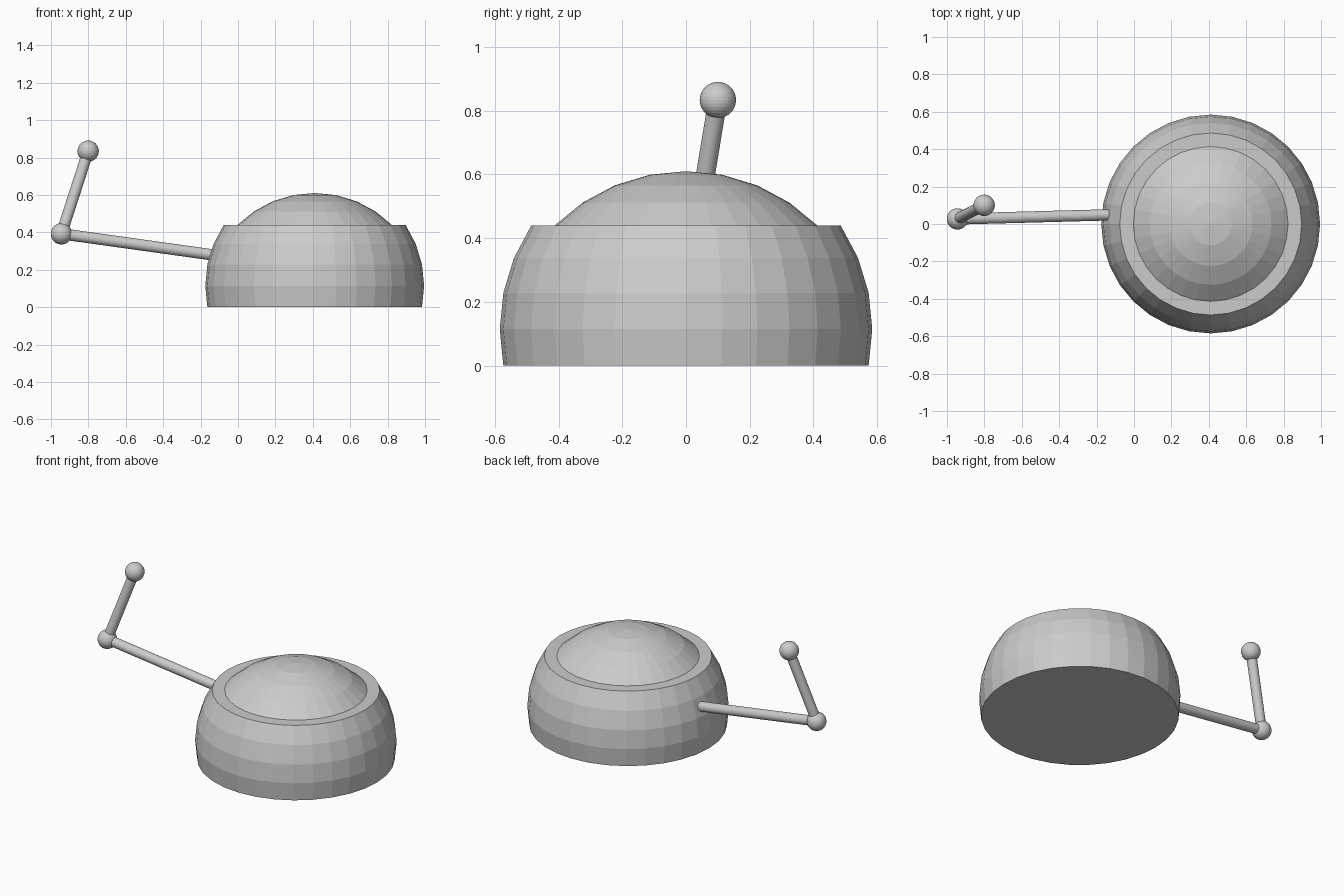
import bpy, bmesh, math
from mathutils import Vector

if "Cube" in bpy.data.objects:
    bpy.data.objects.remove(bpy.data.objects["Cube"])

grey = bpy.data.materials.new("light grey")
grey.diffuse_color = (0.6, 0.6, 0.6, 1)
grey.use_nodes = True
grey.node_tree.nodes["Principled BSDF"].inputs["Base Color"].default_value = grey.diffuse_color

R, CX, CZ, SEG = 0.585, 0.41, 0.114, 32
STEP = math.radians(11.25)


def finish(name, bm):
    bmesh.ops.recalc_face_normals(bm, faces=bm.faces[:])
    me = bpy.data.meshes.new(name)
    bm.to_mesh(me)
    bm.free()
    me.materials.append(grey)
    ob = bpy.data.objects.new(name, me)
    bpy.context.collection.objects.link(ob)
    return ob


def ball(name, centre, radius):
    bm = bmesh.new()
    bmesh.ops.create_uvsphere(bm, u_segments=32, v_segments=16, radius=radius)
    ob = finish(name, bm)
    ob.location = centre


def rod(name, a, b, radius):
    d = b - a
    bm = bmesh.new()
    bmesh.ops.create_cone(bm, cap_ends=True, segments=32, radius1=radius,
                          radius2=radius, depth=d.length)
    ob = finish(name, bm)
    ob.location = (a + b) / 2
    ob.rotation_mode = 'QUATERNION'
    ob.rotation_quaternion = d.to_track_quat('Z', 'Y')


# Body: cut sphere bands, flat rim, then the cap of the sphere sunk flush with the rim
profile = [(R * math.cos(k * STEP), CZ + R * math.sin(k * STEP)) for k in range(-1, 4)]
drop = R * (math.sin(4 * STEP) - math.sin(3 * STEP))
profile += [(R * math.cos(k * STEP), CZ - drop + R * math.sin(k * STEP)) for k in range(4, 8)]
bm = bmesh.new()
rings = []
for r, z in profile:
    rings.append([bm.verts.new((CX + r * math.cos(2 * math.pi * i / SEG),
                                r * math.sin(2 * math.pi * i / SEG), max(z, 0)))
                  for i in range(SEG)])
apex = bm.verts.new((CX, 0, CZ - drop + R))
bm.faces.new(rings[0])
for lo, hi in zip(rings, rings[1:]):
    for i in range(SEG):
        j = (i + 1) % SEG
        bm.faces.new((lo[i], lo[j], hi[j], hi[i]))
for i in range(SEG):
    bm.faces.new((rings[-1][i], rings[-1][(i + 1) % SEG], apex))
finish("domed_body", bm)

# Jointed arm
root = Vector((-0.09, 0.05, 0.273))
elbow = Vector((-0.944, 0.027, 0.392))
tip = Vector((-0.801, 0.1, 0.834))
rod("lower_arm", root, elbow, 0.03)
rod("upper_arm", elbow, tip, 0.03)
ball("elbow_ball", elbow, 0.057)
ball("tip_ball", tip, 0.057)
